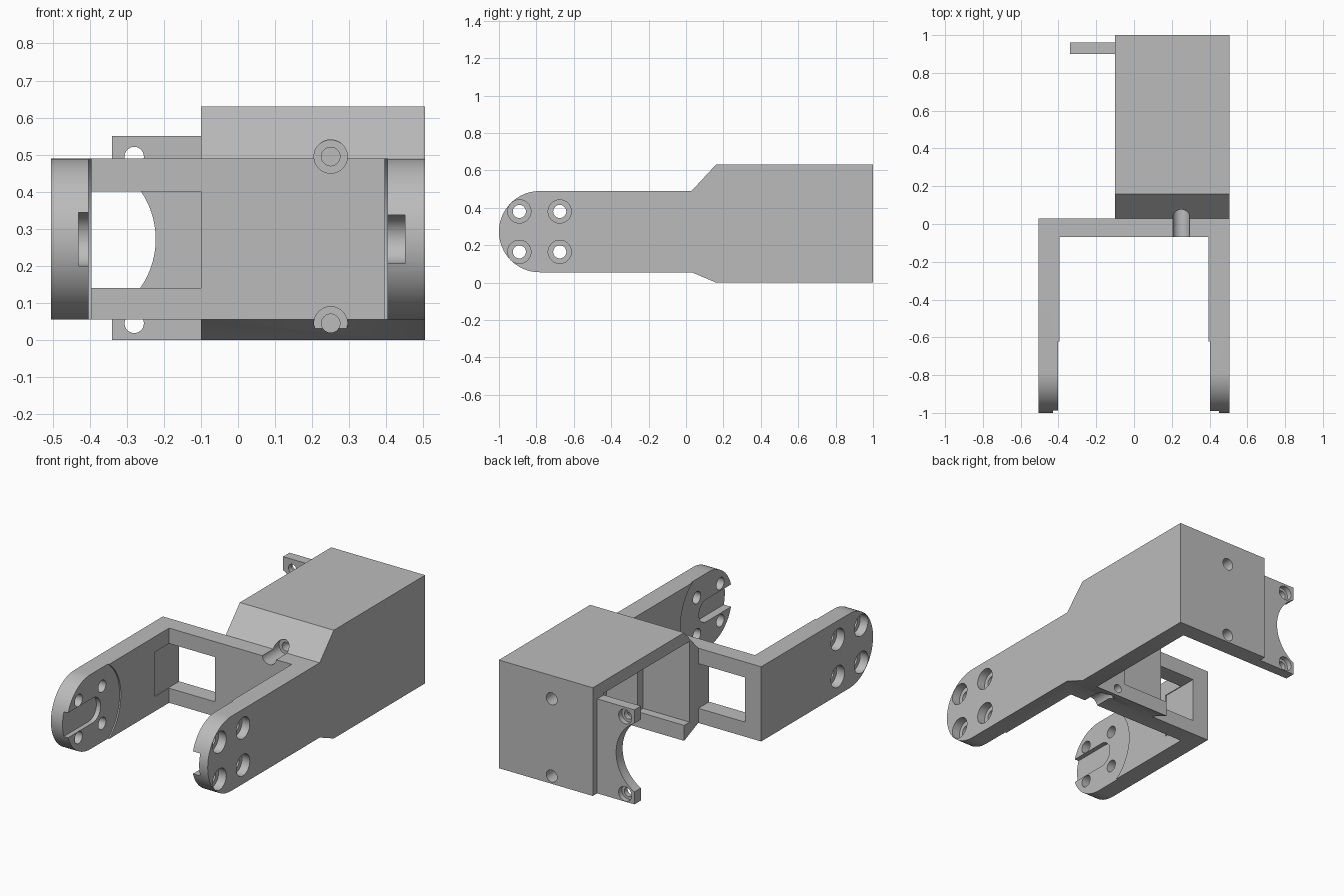
import bpy
import bmesh
import math
from mathutils import Matrix, Vector

if "Cube" in bpy.data.objects:
    bpy.data.objects.remove(bpy.data.objects["Cube"], do_unlink=True)

grey = bpy.data.materials.new("plain grey")
grey.use_nodes = True
grey.diffuse_color = (0.5, 0.5, 0.5, 1)
grey.node_tree.nodes["Principled BSDF"].inputs["Base Color"].default_value = (0.5, 0.5, 0.5, 1)


def make(name, bm):
    bmesh.ops.recalc_face_normals(bm, faces=bm.faces)
    mesh = bpy.data.meshes.new(name)
    bm.to_mesh(mesh)
    bm.free()
    mesh.materials.append(grey)
    obj = bpy.data.objects.new(name, mesh)
    bpy.context.collection.objects.link(obj)
    return obj


def box(name, x, y, z):
    bm = bmesh.new()
    bmesh.ops.create_cube(bm, size=1)
    for v in bm.verts:
        v.co = Vector([(a + b) / 2 + c * (b - a) for (a, b), c in zip((x, y, z), v.co)])
    return make(name, bm)


def rod(name, axis, start, end, centre, radius, sides=48):
    """Cylinder along x or y; centre gives the other two coordinates."""
    bm = bmesh.new()
    bmesh.ops.create_cone(bm, cap_ends=True, segments=sides, radius1=radius,
                          radius2=radius, depth=abs(end - start))
    mid = (start + end) / 2
    if axis == "x":
        turn, place = Matrix.Rotation(math.pi / 2, 4, "Y"), (mid, *centre)
    else:
        turn, place = Matrix.Rotation(math.pi / 2, 4, "X"), (centre[0], mid, centre[1])
    bm.transform(Matrix.Translation(place) @ turn)
    return make(name, bm)


def cut(target, cutter):
    mod = target.modifiers.new("cut", "BOOLEAN")
    mod.operation = "DIFFERENCE"
    mod.solver = "EXACT"
    mod.object = cutter
    bpy.context.view_layer.update()
    graph = bpy.context.evaluated_depsgraph_get()
    mesh = bpy.data.meshes.new_from_object(target.evaluated_get(graph))
    target.modifiers.clear()
    target.data = mesh
    bpy.data.objects.remove(cutter, do_unlink=True)


# Side outline of the arms and motor housing, extruded across the width
pivot_y, pivot_z, tip_r = -0.783, 0.272, 0.217
outline = [(0.03, 0.055), (0.16, 0), (1, 0), (1, 0.63), (0.16, 0.63), (0.03, 0.49)]
for i in range(33):
    a = math.pi / 2 + math.pi * i / 32
    outline.append((pivot_y + tip_r * math.cos(a), pivot_z + tip_r * math.sin(a)))
bm = bmesh.new()
face = bm.faces.new([bm.verts.new((-0.505, y, z)) for y, z in outline])
side = bmesh.ops.extrude_face_region(bm, geom=[face])["geom"]
bmesh.ops.translate(bm, verts=[g for g in side if isinstance(g, bmesh.types.BMVert)],
                    vec=(1.01, 0, 0))
frame = make("bracket_frame", bm)

# Gap between the arms, and the space beside the housing
cut(frame, box("arm_gap", (-0.395, 0.395), (-1.2, -0.07), (-0.2, 0.9)))
cut(frame, box("side_gap", (-0.7, -0.1), (0.03, 1.2), (-0.2, 0.9)))

# Window in the cross plate
cut(frame, box("window", (-0.4, -0.1), (-0.2, 0.2), (0.14, 0.4)))

# Motor cavity, open below and on one side, with a recess in its front wall
cut(frame, box("cavity", (-0.3, 0.4), (0.16, 0.9), (-0.2, 0.56)))
cut(frame, box("front_recess", (-0.3, 0.2), (0.11, 0.2), (0.09, 0.56)))

# Screw holes through the front and back walls
for z in (0.045, 0.495):
    cut(frame, rod("front_counterbore", "y", -0.3, 0.085, (0.25, z), 0.045))
    cut(frame, rod("front_screw_hole", "y", 0, 0.3, (0.25, z), 0.025))
    cut(frame, rod("back_screw_hole", "y", 0.8, 1.1, (0.165, z), 0.035))

# Horn recess, slot and four counterbored holes in each arm
for s, depth, half in ((-1, 0.43, 0.072), (1, 0.45, 0.065)):
    cut(frame, rod("horn_recess", "x", s * 0.3, s * 0.403, (pivot_y, pivot_z), 0.27, 96))
    cut(frame, box("horn_slot", sorted((s * 0.3, s * depth)), (-1.2, -0.76),
                   (pivot_z - half, pivot_z + half)))
    cut(frame, rod("slot_end", "x", s * 0.3, s * depth, (-0.76, pivot_z), half))
    for dy in (-0.108, 0.108):
        for dz in (-0.108, 0.108):
            spot = (pivot_y + dy, pivot_z + dz)
            cut(frame, rod("arm_hole", "x", s * 0.3, s * 0.6, spot, 0.035))
            cut(frame, rod("arm_counterbore", "x", s * 0.455, s * 0.6, spot, 0.062))

# Mounting ear with a round bite and two counterbored holes
ear = box("mounting_ear", (-0.34, -0.1), (0.9, 0.96), (0, 0.55))
cut(ear, rod("bite", "y", 0.8, 1.1, (-0.45, 0.272), 0.228, 96))
for z in (0.045, 0.495):
    cut(ear, rod("ear_hole", "y", 0.8, 1.1, (-0.28, z), 0.026))
    cut(ear, rod("ear_counterbore", "y", 0.93, 1.1, (-0.28, z), 0.042))

# Smooth the round surfaces and keep the edges sharp
for obj in (frame, ear):
    bpy.ops.object.select_all(action="DESELECT")
    obj.select_set(True)
    bpy.context.view_layer.objects.active = obj
    bpy.ops.object.shade_smooth_by_angle(angle=math.radians(30))
